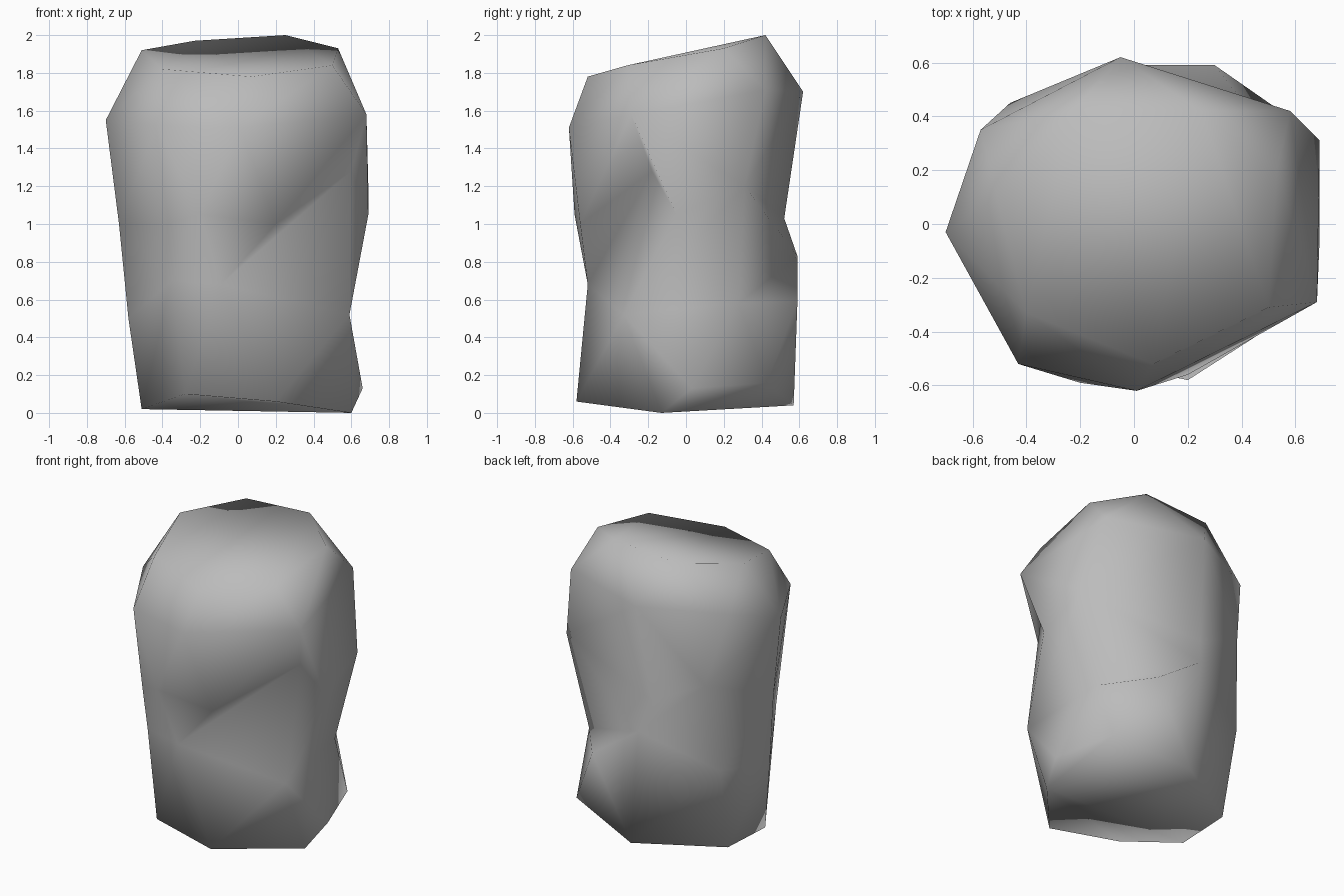
import bpy
import bmesh
from math import atan2, radians, tau

# Remove the default object
default_cube = bpy.data.objects.get("Cube")
if default_cube:
    bpy.data.objects.remove(default_cube, do_unlink=True)


def make_material(name, colour):
    """A plain flat colour for viewport and render."""
    material = bpy.data.materials.new(name)
    material.use_nodes = True
    material.diffuse_color = colour
    shader = material.node_tree.nodes["Principled BSDF"]
    shader.inputs["Base Color"].default_value = colour
    return material


def bearing(vertex):
    """Direction of a corner around the stone, counted from the front right."""
    return (atan2(vertex.co.y, vertex.co.x) + radians(60)) % tau


def bridge(mesh, lower, upper):
    """Join two outlines with triangles, always stepping to the nearer bearing."""
    i = j = 0
    while i < len(lower) or j < len(upper):
        low, high = lower[i % len(lower)], upper[j % len(upper)]
        next_low = bearing(lower[i + 1]) if i + 1 < len(lower) else tau
        next_high = bearing(upper[j + 1]) if j + 1 < len(upper) else tau
        step_low = i < len(lower) and (next_low < next_high or j == len(upper))
        if step_low:
            i += 1
            corner = lower[i % len(lower)]
        else:
            j += 1
            corner = upper[j % len(upper)]
        mesh.faces.new((low, corner, high))


# Corners of each outline, anticlockwise from the front right
UNDERSIDE = (
    (.6, -.13, 0), (.66, .03, .13), (.53, .43, .16), (.02, .57, .04),
    (-.5, .26, .03), (-.51, -.13, .02), (-.28, -.48, .1), (.2, -.58, .06),
)
WAIST = (
    (.59, -.33, .52), (.54, .28, .58), (-.05, .59, .83), (-.52, .37, .6),
    (-.58, -.08, .5), (-.35, -.48, .7), (-.09, -.52, .68),
)
BULGE = (
    (.6, -.18, 1.28), (.69, -.05, 1.05), (.69, .31, 1.2), (-.1, .52, 1.03),
    (-.46, .45, 1.2), (-.63, -.05, 1), (-.37, -.51, 1), (-.2, -.59, 1.05),
    (.2, -.56, 1),
)
SHOULDER = (
    (.68, -.29, 1.58), (.58, .42, 1.71), (-.05, .62, 1.7), (-.57, .35, 1.68),
    (-.7, -.03, 1.55), (-.43, -.52, 1.52), (.01, -.62, 1.51),
)
CROWN = (
    (.5, -.31, 1.84), (.53, .2, 1.93), (.25, .42, 2), (-.23, .42, 1.97),
    (-.51, .1, 1.92), (-.4, -.33, 1.82), (.07, -.52, 1.78),
)
LEDGE_TIP = (.3, .59, .59)

# Loft the stone body
bm = bmesh.new()
rings = [
    [bm.verts.new(corner) for corner in outline]
    for outline in (UNDERSIDE, WAIST, BULGE, SHOULDER, CROWN)
]
for lower, upper in zip(rings, rings[1:]):
    bridge(bm, lower, upper)

# Close the underside and the crown
bm.faces.new(reversed(rings[0]))
bm.faces.new(rings[-1])

# Pull the rear ledge out below the waist
ledge_start = rings[1][1]
ledge_edge = bm.edges.get((ledge_start, rings[0][3]))
tip = bmesh.utils.edge_split(ledge_edge, ledge_start, .5)[1]
tip.co = LEDGE_TIP

bmesh.ops.triangulate(bm, faces=bm.faces[:])
bmesh.ops.recalc_face_normals(bm, faces=bm.faces[:])
for face in bm.faces:
    face.smooth = True

# Place the finished stone in the scene
stone_mesh = bpy.data.meshes.new("boulder")
bm.to_mesh(stone_mesh)
bm.free()
stone_mesh.materials.append(make_material("stone grey", (.5, .5, .5, 1)))
boulder = bpy.data.objects.new("boulder", stone_mesh)
bpy.context.collection.objects.link(boulder)
